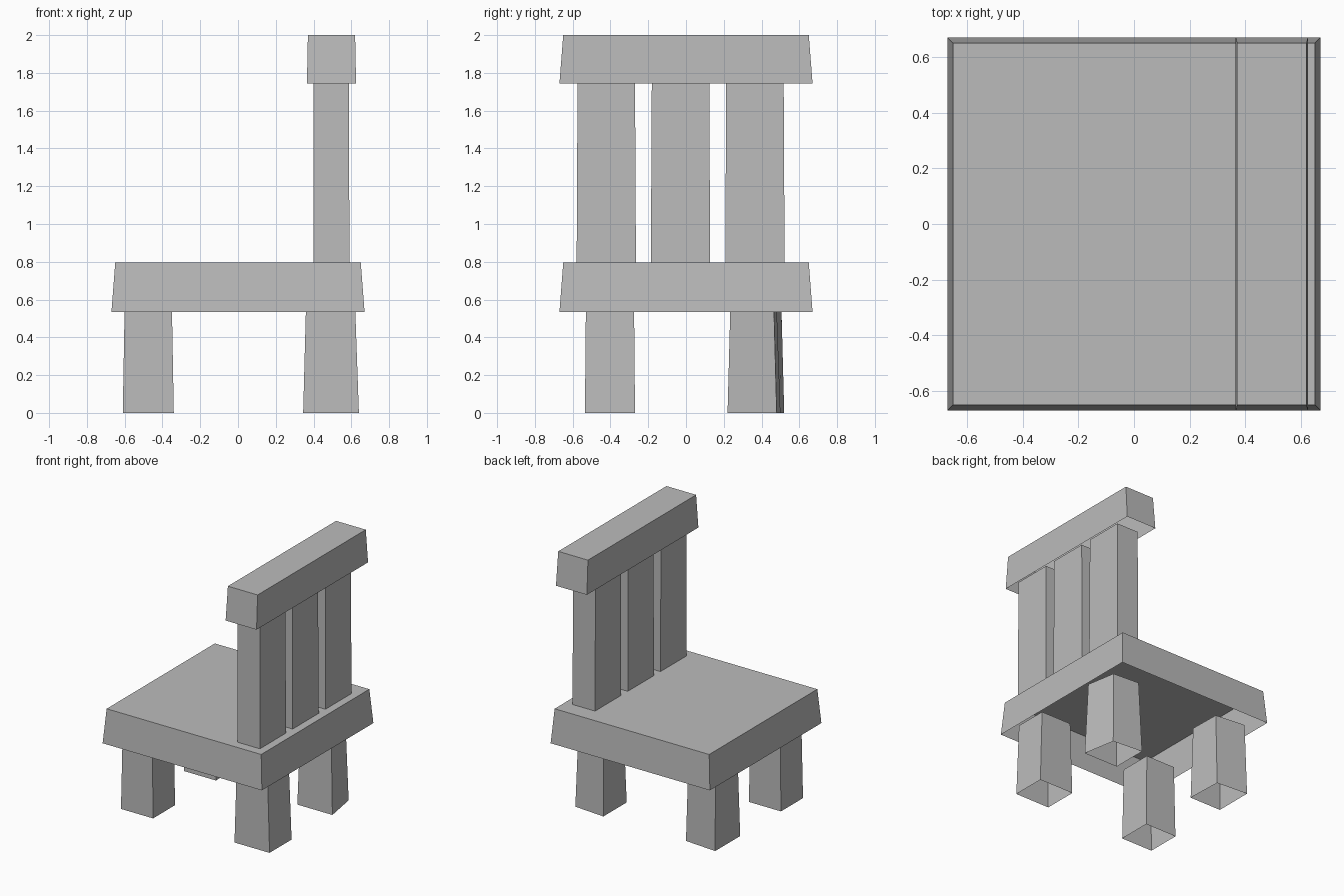
import bpy
import bmesh

cube = bpy.data.objects.get("Cube")
if cube:
    bpy.data.objects.remove(cube, do_unlink=True)

gray = bpy.data.materials.new("plain_gray")
gray.use_nodes = True
color = (0.5, 0.5, 0.5, 1)
gray.diffuse_color = color
gray.node_tree.nodes["Principled BSDF"].inputs["Base Color"].default_value = color


def rect(x0, x1, y0, y1):
    return [(x0, y0), (x1, y0), (x1, y1), (x0, y1)]


def shell(name, bottom, z0, top, z1):
    """Tapered block with four walls and a top, open underneath."""
    bm = bmesh.new()
    low = [bm.verts.new((x, y, z0)) for x, y in bottom]
    high = [bm.verts.new((x, y, z1)) for x, y in top]
    for i in range(4):
        j = (i + 1) % 4
        bm.faces.new((low[i], low[j], high[j], high[i]))
    bm.faces.new(high)
    mesh = bpy.data.meshes.new(name)
    bm.to_mesh(mesh)
    bm.free()
    mesh.materials.append(gray)
    obj = bpy.data.objects.new(name, mesh)
    bpy.context.collection.objects.link(obj)
    return obj


# Seat and top rail
shell("seat", rect(-.67, .67, -.67, .67), .535, rect(-.65, .65, -.65, .65), .795)
shell("top_rail", rect(.365, .625, -.67, .67), 1.745, rect(.37, .62, -.65, .65), 2)

# Back slats
for i, y in enumerate((-.422, -.029, .365)):
    shell(f"back_slat_{i + 1}", rect(.4, .59, y - .157, y + .157), .79,
          rect(.4, .587, y - .152, y + .152), 1.77)

# Legs, each slightly tapered and a little uneven
legs = {
    "leg_back_near": (rect(.345, .64, -.535, -.27), rect(.36, .62, -.53, -.275)),
    "leg_front_near": (rect(-.61, -.34, -.535, -.27), rect(-.6, -.35, -.53, -.275)),
    "leg_back_far": ([(.345, .22), (.64, .22), (.595, .48), (.345, .5)],
                     [(.36, .235), (.62, .235), (.58, .465), (.36, .48)]),
    "leg_front_far": ([(-.61, .22), (-.34, .22), (-.35, .5), (-.61, .52)],
                      [(-.6, .235), (-.35, .235), (-.355, .48), (-.6, .505)]),
}
for name, (bottom, top) in legs.items():
    shell(name, bottom, 0, top, .565)
